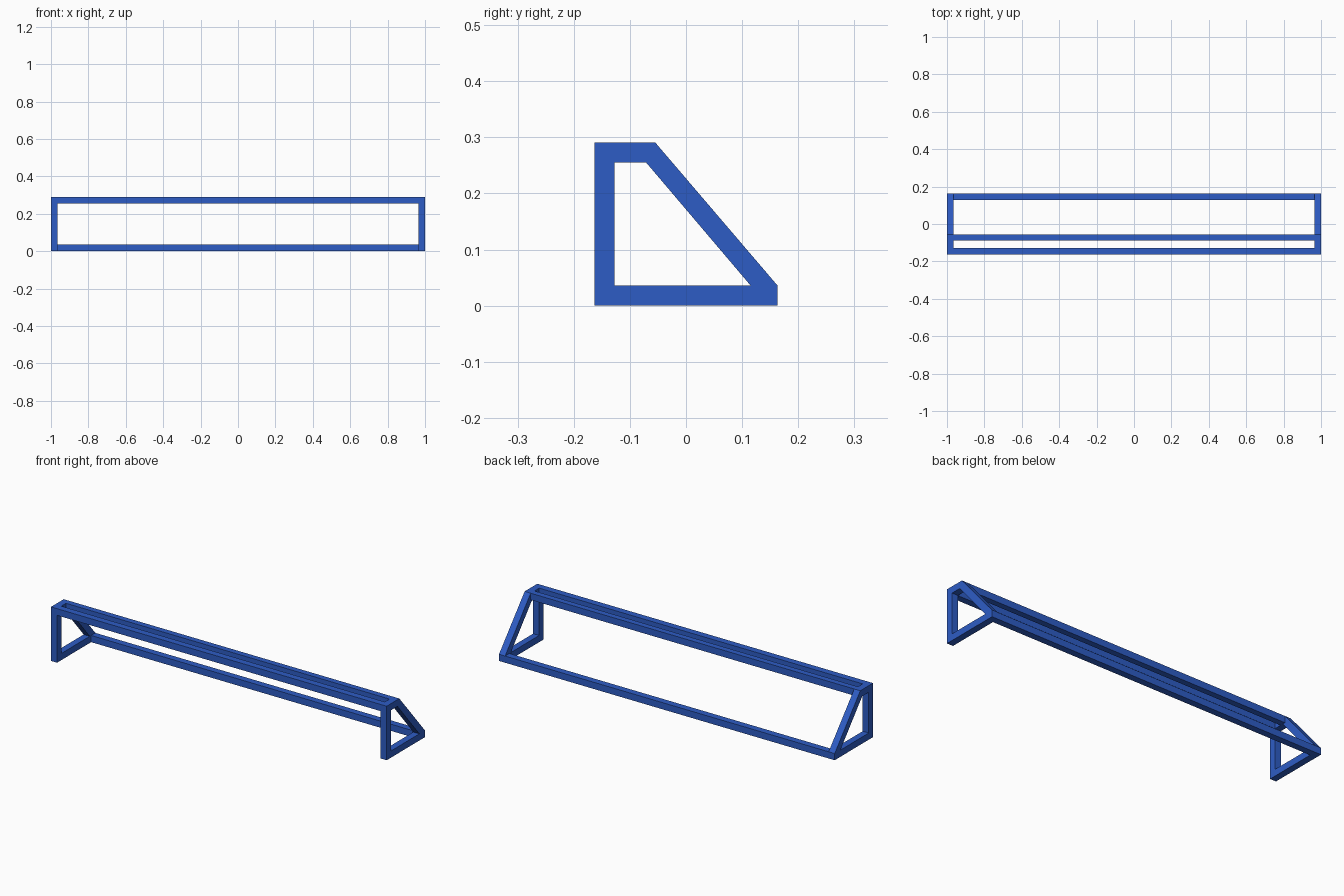
import bpy
import bmesh

cube = bpy.data.objects.get("Cube")
if cube:
    bpy.data.objects.remove(cube, do_unlink=True)

blue = bpy.data.materials.new("blue_paint")
blue.use_nodes = True
colour = (0.027, 0.108, 0.56, 1)
blue.diffuse_color = colour
blue.node_tree.nodes["Principled BSDF"].inputs["Base Color"].default_value = colour

HALF, DEPTH, HEIGHT = 1.0, 0.163, 0.291   # half length, half depth, height
T = 0.036                                 # bar thickness
INNER_X = HALF - T
RIDGE_Y = -0.055                          # back edge of the flat top


def finish(name, bm):
    bmesh.ops.recalc_face_normals(bm, faces=bm.faces)
    mesh = bpy.data.meshes.new(name)
    bm.to_mesh(mesh)
    bm.free()
    mesh.materials.append(blue)
    obj = bpy.data.objects.new(name, mesh)
    bpy.context.collection.objects.link(obj)
    return obj


# End frame: outer outline and opening, as (y, z)
OUTER = [(-DEPTH, 0), (DEPTH, 0), (DEPTH, T), (RIDGE_Y, HEIGHT), (-DEPTH, HEIGHT)]
INNER = [(-DEPTH + T, T), (0.115, T), (-0.071, HEIGHT - T), (-DEPTH + T, HEIGHT - T)]
PAIR = [0, 1, 1, 2, 3]                    # opening corner beside each outer corner


def end_frame(name, x0, x1):
    bm = bmesh.new()
    loops = {}
    for x in (x0, x1):
        out = [bm.verts.new((x, y, z)) for y, z in OUTER]
        inn = [bm.verts.new((x, y, z)) for y, z in INNER]
        loops[x] = (out, inn)
        for i in range(len(out)):
            j = (i + 1) % len(out)
            corners = [out[i], out[j], inn[PAIR[j]], inn[PAIR[i]]]
            bm.faces.new(list(dict.fromkeys(corners)))
    # Join the two sides around the outline and around the opening
    for a, b in zip(loops[x0], loops[x1]):
        for i in range(len(a)):
            j = (i + 1) % len(a)
            bm.faces.new((a[i], a[j], b[j], b[i]))
    return finish(name, bm)


def rail(name, y0, z0, width=T):
    bm = bmesh.new()
    bmesh.ops.create_cube(bm, size=1)
    bmesh.ops.scale(bm, vec=(2 * INNER_X, width, T), verts=bm.verts)
    bmesh.ops.translate(bm, vec=(0, y0 + width / 2, z0 + T / 2), verts=bm.verts)
    return finish(name, bm)


end_frame("left_end_frame", INNER_X, HALF)
end_frame("right_end_frame", -HALF, -INNER_X)

# Long rails between the end frames
rail("top_front_rail", -DEPTH, HEIGHT - T)
rail("top_back_rail", RIDGE_Y - 0.032, HEIGHT - T, 0.032)
rail("bottom_back_rail", DEPTH - T, 0)
